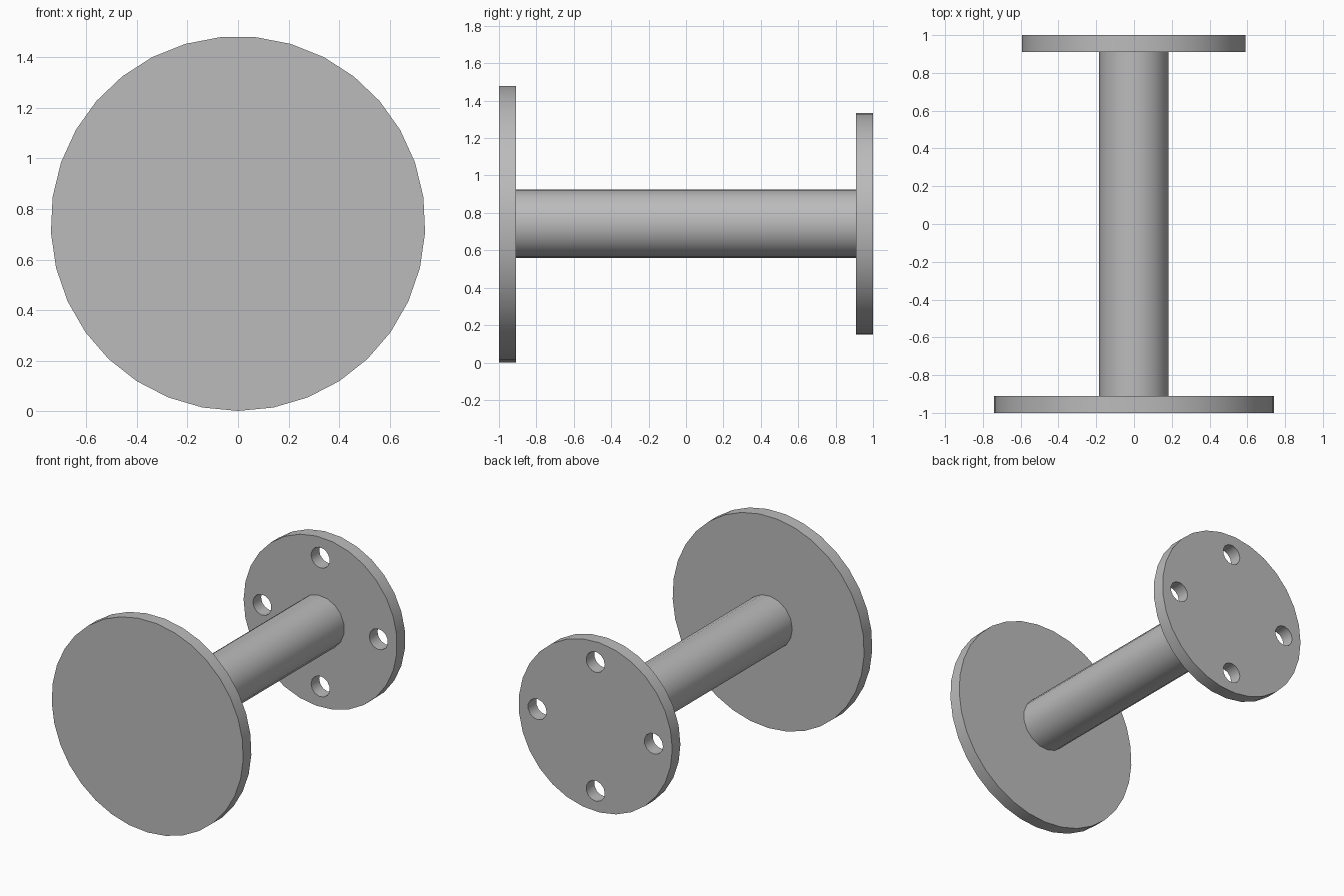
import bpy
import bmesh
from math import cos, sin, pi, radians
from mathutils import Vector

cube = bpy.data.objects.get("Cube")
if cube:
    bpy.data.objects.remove(cube, do_unlink=True)

AXIS_Z = 0.742

grey = bpy.data.materials.new("plain_grey")
grey.use_nodes = True
colour = (0.5, 0.5, 0.5, 1)
grey.diffuse_color = colour
grey.node_tree.nodes["Principled BSDF"].inputs["Base Color"].default_value = colour


def cylinder(name, radius, y0, y1, sides, phase, x=0, z=AXIS_Z):
    """Capped prism along y with its first corner at angle phase."""
    bm = bmesh.new()
    ring = [bm.verts.new((x + radius * cos(phase + 2 * pi * i / sides), y0,
                          z + radius * sin(phase + 2 * pi * i / sides)))
            for i in range(sides)]
    cap = bm.faces.new(ring)
    side = bmesh.ops.extrude_face_region(bm, geom=[cap], use_keep_orig=True)
    moved = [v for v in side["geom"] if isinstance(v, bmesh.types.BMVert)]
    bmesh.ops.translate(bm, verts=moved, vec=Vector((0, y1 - y0, 0)))
    bmesh.ops.recalc_face_normals(bm, faces=bm.faces)
    mesh = bpy.data.meshes.new(name)
    bm.to_mesh(mesh)
    bm.free()
    mesh.materials.append(grey)
    obj = bpy.data.objects.new(name, mesh)
    bpy.context.collection.objects.link(obj)
    return obj


def select_only(obj):
    bpy.ops.object.select_all(action="DESELECT")
    obj.select_set(True)
    bpy.context.view_layer.objects.active = obj


# Large front disc, connecting rod and smaller mounting flange
front_disc = cylinder("front_disc", 0.741, -1, -0.91, 33, -pi / 2)
rod = cylinder("rod", 0.185, -0.93, 0.93, 17, pi)
flange = cylinder("mounting_flange", 0.594, 0.91, 1, 29, pi)

# Four screw holes through the flange
for i in range(4):
    a = i * pi / 2
    cutter = cylinder("hole_cutter", 0.072, 0.8, 1.1, 13, pi,
                      0.45 * cos(a), AXIS_Z + 0.45 * sin(a))
    cutter.hide_render = True
    select_only(flange)
    cut = flange.modifiers.new("screw_hole", "BOOLEAN")
    cut.operation = "DIFFERENCE"
    cut.solver = "EXACT"
    cut.object = cutter
    bpy.ops.object.modifier_apply(modifier=cut.name)
    bpy.data.objects.remove(cutter, do_unlink=True)

# Smooth rims with crisp edges at the flat faces
for part in (front_disc, rod, flange):
    select_only(part)
    bpy.ops.object.shade_smooth_by_angle(angle=radians(40))
